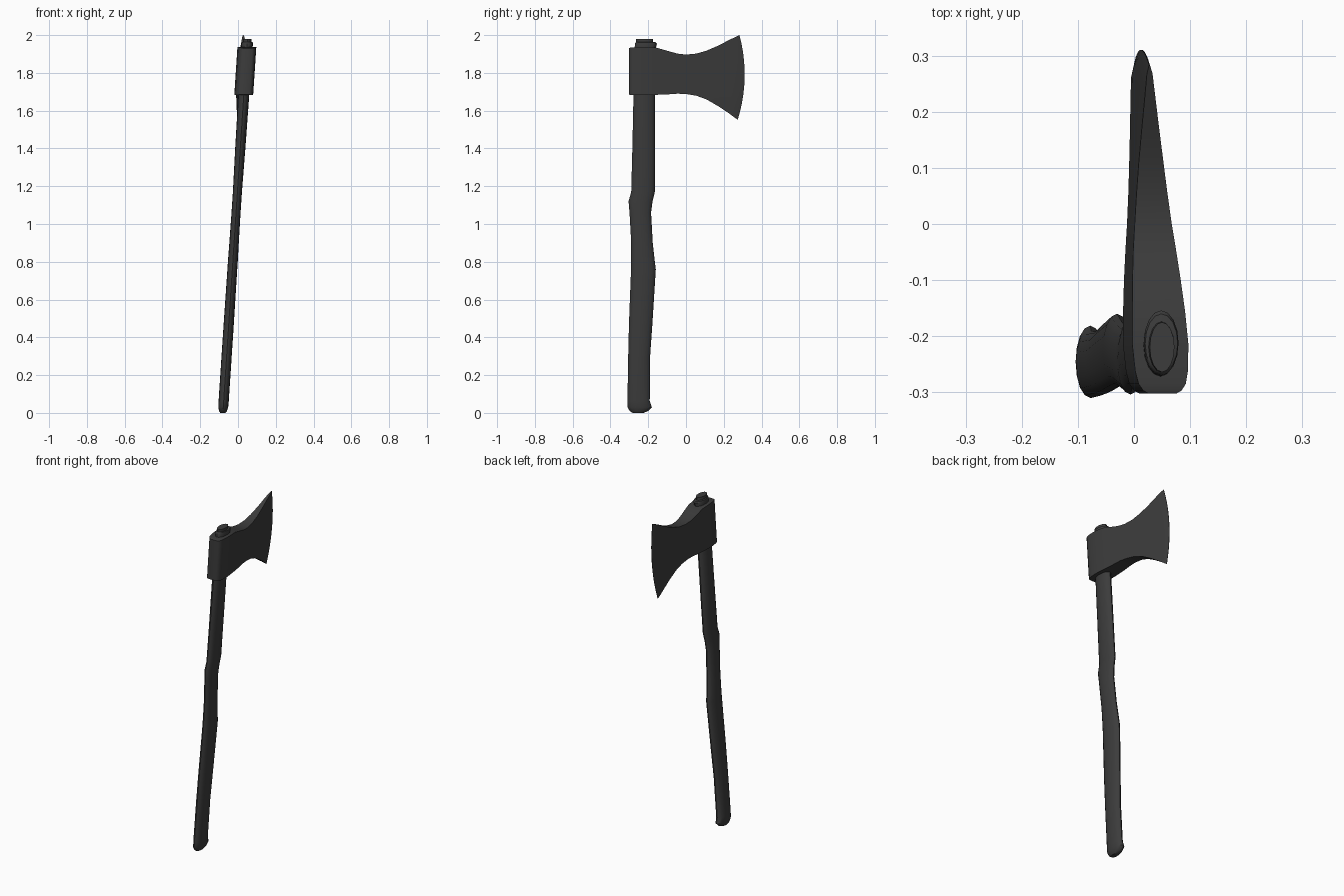
import bpy, bmesh, math
from mathutils import Matrix

dark = bpy.data.materials.new("dark_grey")
dark.diffuse_color = (0.045, 0.045, 0.045, 1)


def loft(name, rings, lean, angle):
    """Skin closed rings of points, cap both ends, then lean the part."""
    bm = bmesh.new()
    loops = [[bm.verts.new(p) for p in ring] for ring in rings]
    n = len(loops[0])
    for a, b in zip(loops, loops[1:]):
        for i in range(n):
            j = (i + 1) % n
            bm.faces.new((a[i], a[j], b[j], b[i]))
    bm.faces.new(loops[0][::-1])
    bm.faces.new(loops[-1])
    bm.transform(lean)
    bmesh.ops.recalc_face_normals(bm, faces=bm.faces)
    me = bpy.data.meshes.new(name)
    bm.to_mesh(me)
    bm.free()
    ob = bpy.data.objects.new(name, me)
    bpy.context.collection.objects.link(ob)
    me.materials.append(dark)
    bpy.ops.object.select_all(action='DESELECT')
    ob.select_set(True)
    bpy.context.view_layer.objects.active = ob
    bpy.ops.object.shade_smooth_by_angle(angle=math.radians(angle))
    return ob


def lean_matrix(yaw, y0):
    """Sideways lean with height, plus a slight turn along y."""
    return Matrix(((1, -yaw, 0.0657, -0.080 + yaw * y0),
                   (0, 1, 0, 0), (0, 0, 1, 0), (0, 0, 0, 1)))


# Handle: height, back y, front y, half width
profile = [
    (0.000, -0.283, -0.225, 0.014), (0.010, -0.298, -0.200, 0.021),
    (0.030, -0.310, -0.181, 0.026), (0.062, -0.310, -0.192, 0.027),
    (0.30, -0.306, -0.190, 0.027), (0.47, -0.302, -0.178, 0.027),
    (0.76, -0.291, -0.160, 0.026), (0.80, -0.290, -0.165, 0.026),
    (0.90, -0.290, -0.176, 0.025), (1.06, -0.299, -0.185, 0.024),
    (1.12, -0.304, -0.177, 0.024), (1.17, -0.290, -0.165, 0.024),
    (1.40, -0.284, -0.165, 0.027), (1.68, -0.278, -0.165, 0.029),
    (1.93, -0.272, -0.160, 0.030), (1.955, -0.270, -0.154, 0.031),
    (1.962, -0.266, -0.160, 0.029), (1.964, -0.264, -0.174, 0.023),
    (1.980, -0.264, -0.175, 0.022)]
SIDES = 16
rings = []
for z, yb, yf, rx in profile:
    cy, ry = (yb + yf) / 2, (yf - yb) / 2
    rings.append([(rx * math.cos(2 * math.pi * i / SIDES),
                   cy + ry * math.sin(2 * math.pi * i / SIDES), z)
                  for i in range(SIDES)])
loft("handle", rings, lean_matrix(0, 0), 35)

# Axe head stations: top y, top z, bottom y, bottom z, forward bulge, half thickness
stations = [
    (-0.302, 1.930, -0.302, 1.685, 0, 0.025),
    (-0.297, 1.933, -0.297, 1.684, 0, 0.034),
    (-0.285, 1.935, -0.285, 1.683, 0, 0.042),
    (-0.262, 1.936, -0.262, 1.683, 0, 0.047),
    (-0.214, 1.936, -0.214, 1.683, 0, 0.050),
    (-0.155, 1.933, -0.155, 1.684, 0, 0.047),
    (-0.100, 1.917, -0.100, 1.686, 0, 0.043),
    (-0.045, 1.902, -0.045, 1.690, 0, 0.038),
    (0.000, 1.897, 0.000, 1.688, 0, 0.033),
    (0.055, 1.902, 0.055, 1.679, 0.002, 0.0275),
    (0.110, 1.918, 0.110, 1.659, 0.005, 0.022),
    (0.170, 1.944, 0.170, 1.624, 0.010, 0.0155),
    (0.230, 1.975, 0.230, 1.584, 0.018, 0.009),
    (0.268, 1.993, 0.262, 1.560, 0.026, 0.005),
    (0.283, 2.000, 0.274, 1.552, 0.032, 0.0008)]
STEPS = 10
rings = []
for yt, zt, yb, zb, bulge, h in stations:
    col = []
    for k in range(STEPS + 1):
        t = k / STEPS
        col.append((yb + (yt - yb) * t + 4 * bulge * t * (1 - t), zb + (zt - zb) * t))
    rings.append([(h, y, z) for y, z in col] + [(-h, y, z) for y, z in reversed(col)])
loft("axe_head", rings, lean_matrix(0.047, -0.22), 35)
